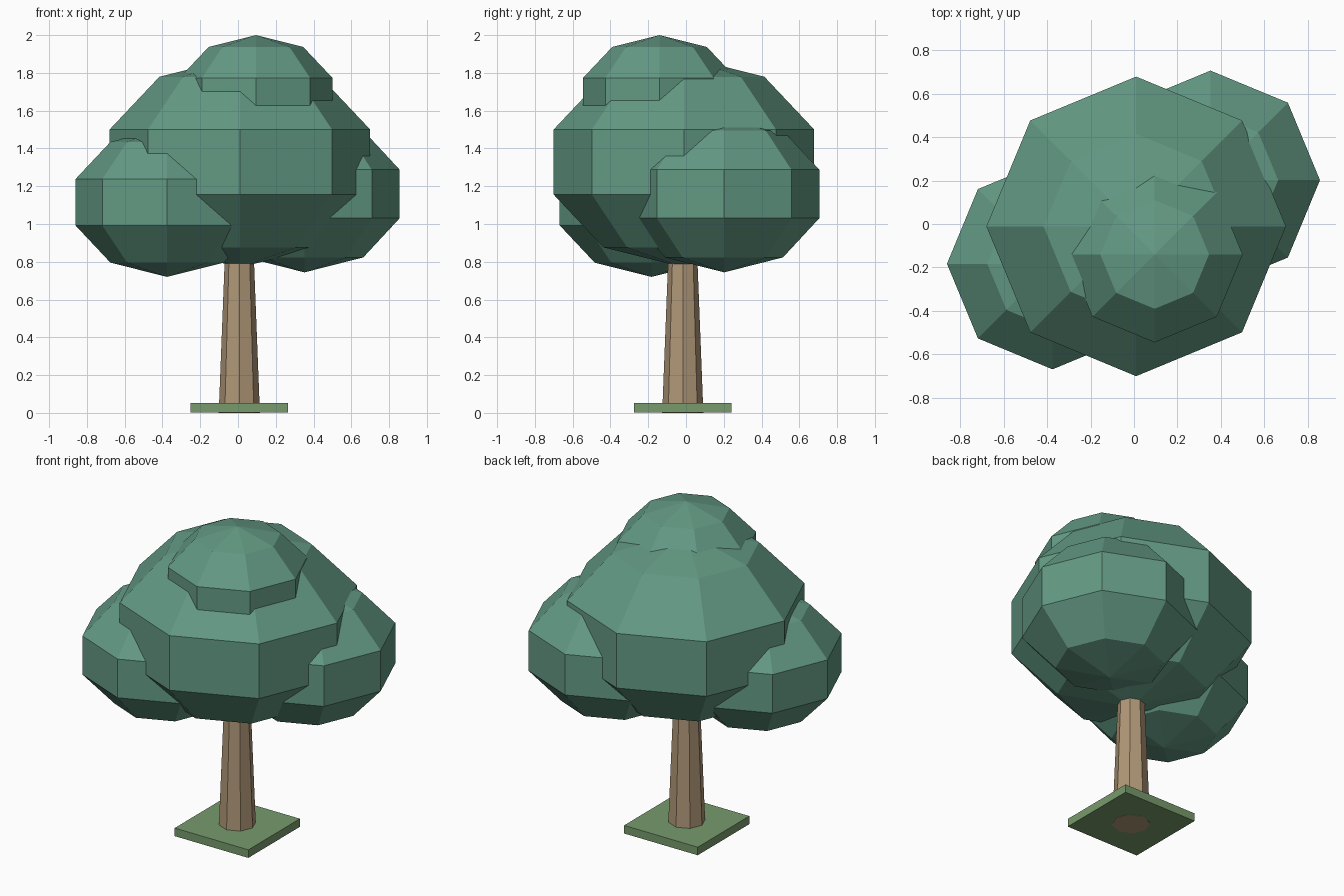
import bpy

default_cube = bpy.data.objects.get("Cube")
if default_cube:
    bpy.data.objects.remove(default_cube, do_unlink=True)


def make_material(name, rgb):
    mat = bpy.data.materials.new(name)
    mat.use_nodes = True
    colour = (*rgb, 1.0)
    mat.diffuse_color = colour
    mat.node_tree.nodes["Principled BSDF"].inputs["Base Color"].default_value = colour
    return mat


def finish(name, mat, scale=(1, 1, 1)):
    obj = bpy.context.object
    obj.name = name
    obj.scale = scale
    obj.data.materials.append(mat)
    bpy.ops.object.transform_apply(location=False, rotation=False, scale=True)
    bpy.ops.object.shade_flat()
    return obj


leaf_green = make_material("leaf green", (0.125, 0.32, 0.23))
bark_brown = make_material("bark brown", (0.434, 0.31, 0.185))
grass_green = make_material("grass green", (0.188, 0.328, 0.15))

TRUNK_X, TRUNK_Y = 0.007, -0.017

# Square patch of grass, a hair above the trunk's foot
bpy.ops.mesh.primitive_cube_add(size=1, location=(TRUNK_X, TRUNK_Y, 0.0265))
finish("grass_patch", grass_green, (0.515, 0.515, 0.051))

# Tapered eight-sided trunk running up into the crown
bpy.ops.mesh.primitive_cone_add(vertices=8, radius1=0.109, radius2=0.07, depth=1.0,
                                location=(TRUNK_X, TRUNK_Y, 0.5))
finish("trunk", bark_brown)

# Crown of flattened low-poly balls: centre, horizontal radius, vertical radius
crown = {
    "crown_main": ((0.01, -0.011, 1.328), 0.725, 0.558),
    "crown_top": ((0.095, -0.14, 1.672), 0.426, 0.328),
    "crown_right": ((-0.375, -0.183, 1.115), 0.511, 0.395),
    "crown_left": ((0.352, 0.202, 1.159), 0.53, 0.415),
}
for name, (centre, wide, tall) in crown.items():
    bpy.ops.mesh.primitive_uv_sphere_add(segments=8, ring_count=5, radius=1, location=centre)
    finish(name, leaf_green, (wide, wide, tall))
